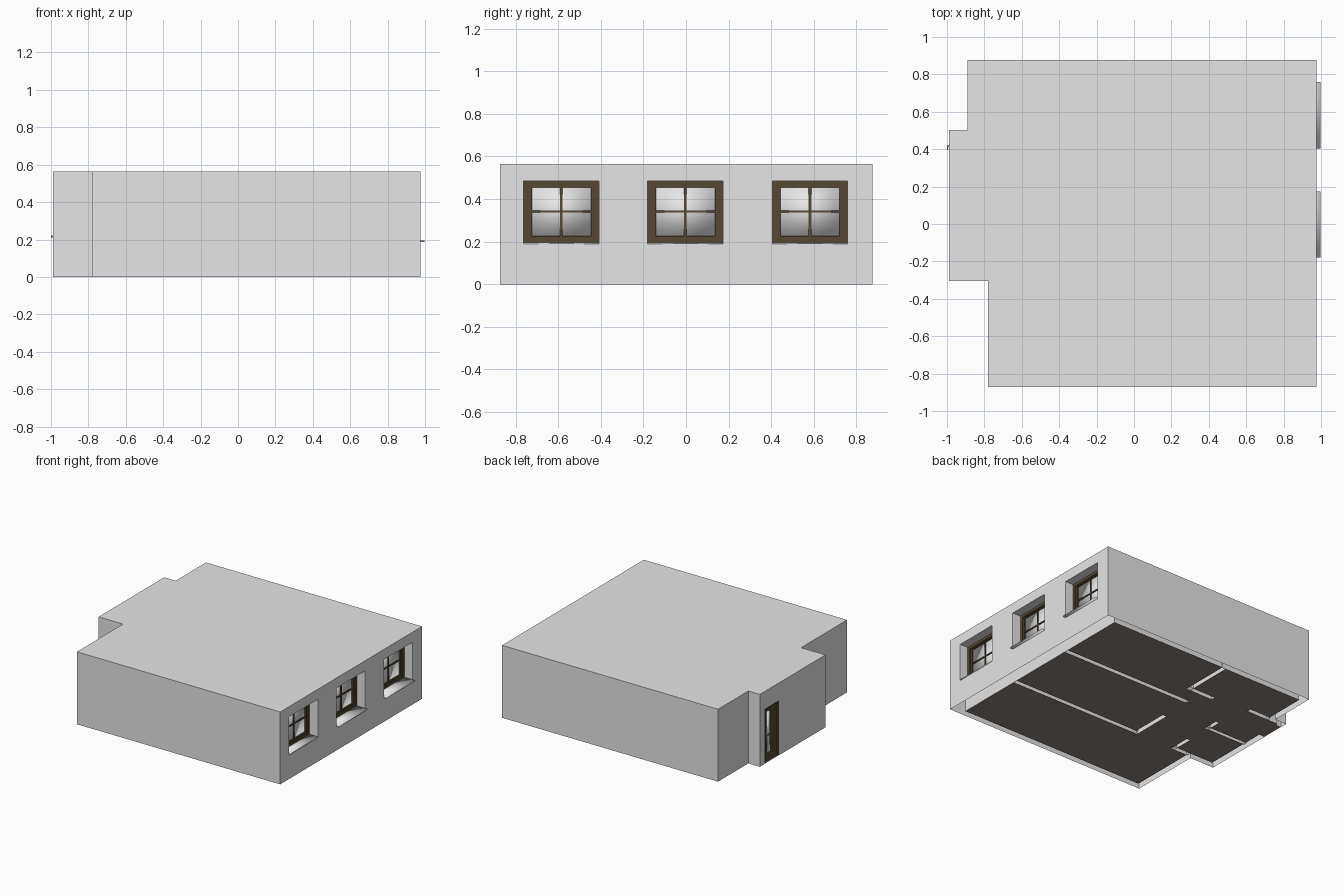
import bpy, bmesh
from mathutils import Vector

if "Cube" in bpy.data.objects:
    bpy.data.objects.remove(bpy.data.objects["Cube"])


def material(name, rgb):
    m = bpy.data.materials.new(name)
    m.diffuse_color = (*rgb, 1.0)
    m.use_nodes = True
    m.node_tree.nodes["Principled BSDF"].inputs["Base Color"].default_value = m.diffuse_color
    return m


WALL = material("wall_grey", (0.79, 0.79, 0.79))
FLOOR = material("floor_brown", (0.27, 0.225, 0.195))
WOOD = material("brown_wood", (0.092, 0.064, 0.033))
GLASS = material("pane_grey", (0.79, 0.79, 0.79))
METAL = material("handle_metal", (0.35, 0.35, 0.35))

H = 0.565
WALL_TOP = 0.555


def make(name, bm, mat, smooth=False):
    bmesh.ops.recalc_face_normals(bm, faces=bm.faces[:])
    me = bpy.data.meshes.new(name)
    bm.to_mesh(me)
    bm.free()
    me.materials.append(mat)
    for p in me.polygons:
        p.use_smooth = smooth
    ob = bpy.data.objects.new(name, me)
    bpy.context.collection.objects.link(ob)
    return ob


def boxes(name, spans, mat, smooth=False):
    """One object out of (x0, x1, y0, y1, z0, z1) blocks."""
    bm = bmesh.new()
    for x0, x1, y0, y1, z0, z1 in spans:
        vs = bmesh.ops.create_cube(bm, size=1)["verts"]
        for v in vs:
            v.co = Vector(((x0 + x1) / 2 + v.co.x * (x1 - x0),
                           (y0 + y1) / 2 + v.co.y * (y1 - y0),
                           (z0 + z1) / 2 + v.co.z * (z1 - z0)))
    return make(name, bm, mat, smooth)


def prism(name, pts, z0, z1, mat):
    bm = bmesh.new()
    face = bm.faces.new([bm.verts.new((x, y, z0)) for x, y in pts])
    ext = bmesh.ops.extrude_face_region(bm, geom=[face])["geom"]
    for g in ext:
        if isinstance(g, bmesh.types.BMVert):
            g.co.z = z1
    return make(name, bm, mat)


def cut(ob, cutters):
    for c in cutters:
        m = ob.modifiers.new("cut", "BOOLEAN")
        m.operation, m.object, m.solver = "DIFFERENCE", c, "EXACT"
    dg = bpy.context.evaluated_depsgraph_get()
    dg.update()
    me = bpy.data.meshes.new_from_object(ob.evaluated_get(dg))
    ob.modifiers.clear()
    ob.data = me
    for c in cutters:
        bpy.data.objects.remove(c)


def open_bottom(ob):
    """Remove the faces lying on the ground, so the walls are hollow."""
    bm = bmesh.new()
    bm.from_mesh(ob.data)
    low = [f for f in bm.faces if all(v.co.z < 0.001 for v in f.verts)]
    bmesh.ops.delete(bm, geom=low, context="FACES")
    bm.to_mesh(ob.data)
    bm.free()


outer = [(-0.78, -0.872), (0.975, -0.872), (0.975, 0.876), (-0.89, 0.876),
         (-0.89, 0.503), (-0.99, 0.503), (-0.99, -0.305), (-0.78, -0.305)]
inner = [(-0.73, -0.822), (0.875, -0.822), (0.875, 0.826), (-0.84, 0.826),
         (-0.84, 0.463), (-0.94, 0.463), (-0.94, -0.255), (-0.73, -0.255)]
window_y = (-0.585, -0.003, 0.582)
HW, Z0, Z1 = 0.177, 0.19, 0.485
DY0, DY1, DTOP = 0.265, 0.445, 0.43

# Shell: outer walls and roof with window and door openings
shell = prism("outer_walls_and_roof", outer, 0, H, WALL)
cutters = [prism("room_cutter", inner, -0.1, WALL_TOP, WALL)]
cutters += [boxes("window_cutter", [(0.8, 1.1, y - HW, y + HW, Z0, Z1)], WALL)
            for y in window_y]
cutters.append(boxes("door_cutter", [(-1.1, -0.9, DY0, DY1, -0.1, DTOP)], WALL))
cut(shell, cutters)
open_bottom(shell)

# Inner partition walls: x0, x1, y0, y1
partitions = [(-0.25, 0.875, 0.275, 0.31), (-0.25, 0.875, -0.29, -0.255),
              (-0.27, -0.235, -0.29, 0.04),
              (-0.16, -0.125, 0.43, 0.83), (-0.36, -0.125, 0.43, 0.465),
              (-0.85, -0.66, 0.465, 0.50),
              (-0.95, -0.585, 0.085, 0.115), (-0.615, -0.585, 0.085, 0.21),
              (-0.615, -0.585, -0.29, -0.11), (-0.74, -0.585, -0.29, -0.255)]
walls = boxes("inner_walls", [(*p, 0, WALL_TOP) for p in partitions], WALL)
open_bottom(walls)

# Floor plate, slit where the inner walls stand, reaching into the doorway
floor = prism("floor", inner, 0.0, 0.004, FLOOR)
cut(floor, [boxes("slit_cutter", [(*p, -0.1, 0.1)], WALL) for p in partitions])
boxes("door_threshold", [(-0.988, -0.94, DY0, DY1, 0.0, 0.004)], FLOOR)


def ring(x0, x1, y0, y1, z0, z1, t):
    return [(x0, x1, y0, y0 + t, z0, z1), (x0, x1, y1 - t, y1, z0, z1),
            (x0, x1, y0 + t, y1 - t, z0, z0 + t),
            (x0, x1, y0 + t, y1 - t, z1 - t, z1)]


# Windows: outer frame, sash, glazing bars, pane and sill
for i, y in enumerate(window_y):
    n = f"window_{i + 1}"
    a, b = y - HW, y + HW
    boxes(n + "_frame", ring(0.86, 0.905, a, b, Z0 + 0.006, Z1, 0.022), WOOD)
    boxes(n + "_sash",
          ring(0.867, 0.898, a + 0.022, b - 0.022, Z0 + 0.02, Z1 - 0.014, 0.017), WOOD)
    zc = (Z0 + Z1) / 2 + 0.004
    boxes(n + "_bars",
          [(0.874, 0.894, y - 0.006, y + 0.006, Z0 + 0.03, Z1 - 0.03),
           (0.874, 0.893, a + 0.036, b - 0.036, zc - 0.005, zc + 0.005)], WOOD)
    boxes(n + "_pane",
          [(0.881, 0.887, a + 0.036, b - 0.036, Z0 + 0.034, Z1 - 0.028)], GLASS, True)
    edge = 0.976 if i == 0 else 0.997
    boxes(n + "_sill", [(0.86, edge, a, b, Z0 - 0.002, Z0 + 0.005)], WALL, True)

# Entrance door: leaf with frame, narrow pane, handle
boxes("door_leaf", [(-0.978, -0.945, DY0, DY1, 0.004, DTOP)], WOOD)
boxes("door_frame",
      [(-0.988, -0.94, DY0, DY0 + 0.014, 0.004, DTOP),
       (-0.988, -0.94, DY1 - 0.014, DY1, 0.004, DTOP),
       (-0.988, -0.94, DY0 + 0.014, DY1 - 0.014, DTOP - 0.014, DTOP)], WOOD)
boxes("door_pane", [(-0.985, -0.977, 0.368, 0.404, 0.07, 0.39)], GLASS, True)
boxes("door_handle",
      [(-1.0, -0.97, 0.412, 0.420, 0.212, 0.222),
       (-1.0, -0.994, 0.395, 0.420, 0.212, 0.222)], METAL)
